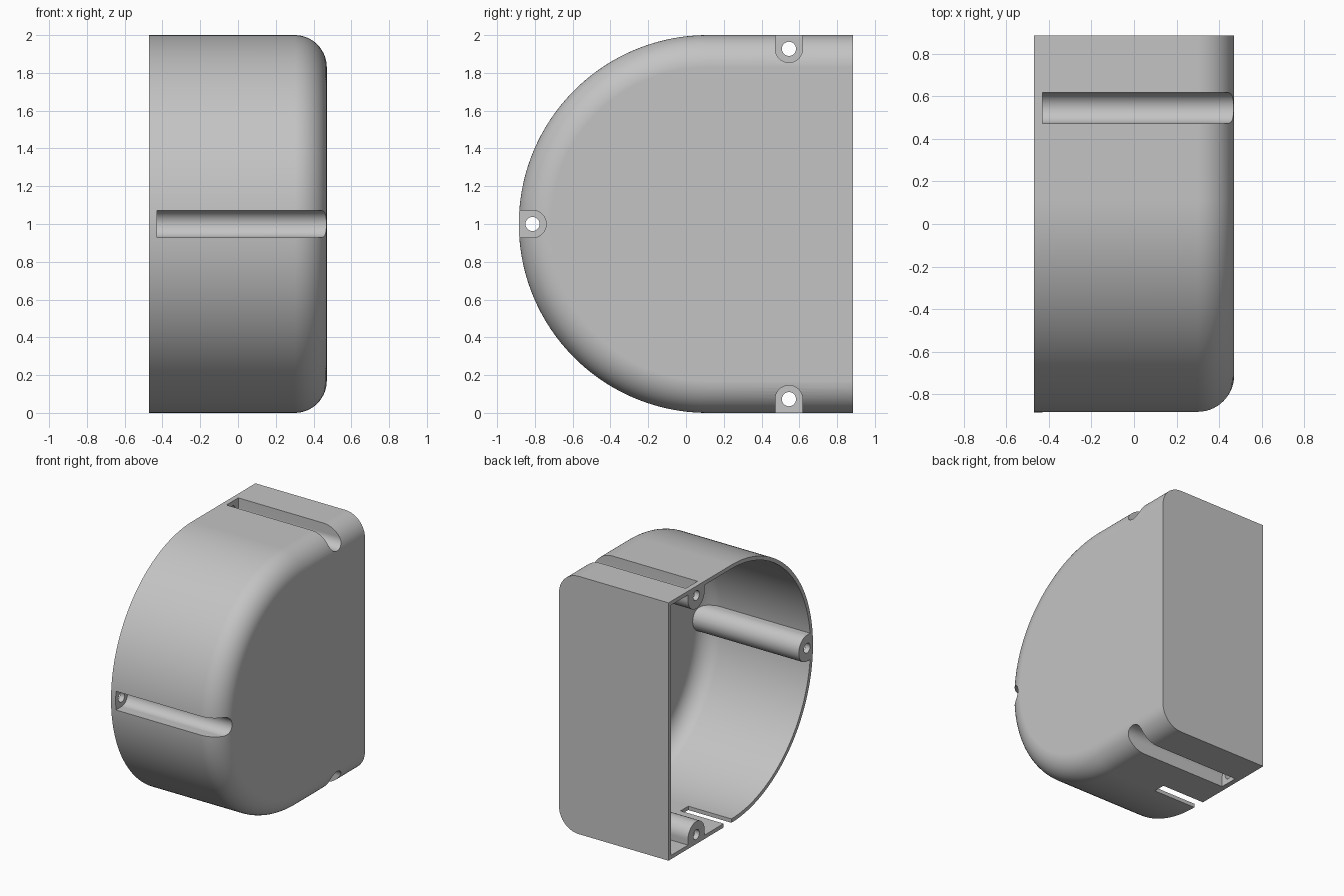
import bpy
import bmesh
import math

cube = bpy.data.objects.get("Cube")
if cube:
    bpy.data.objects.remove(cube, do_unlink=True)

HALF_X, HALF_Y, RADIUS = 0.47, 0.885, 1.0
ARC_Y = RADIUS - HALF_Y          # centre of the rounded front
WALL, FILLET = 0.03, 0.17
CHANNEL_R, BOSS_R, HOLE_R = 0.0725, 0.102, 0.0375
OUTSIDE = 0.6                    # cutters run past the open side

plastic = bpy.data.materials.new("grey plastic")
plastic.use_nodes = True
colour = (0.55, 0.55, 0.55, 1)
plastic.diffuse_color = colour
plastic.node_tree.nodes["Principled BSDF"].inputs["Base Color"].default_value = colour


def loft(name, rings):
    """Closed solid through rings of (x, [(y, z), ...])."""
    bm = bmesh.new()
    loops = [[bm.verts.new((x, y, z)) for y, z in pts] for x, pts in rings]
    for a, b in zip(loops, loops[1:]):
        for i in range(len(a)):
            j = (i + 1) % len(a)
            bm.faces.new((a[i], a[j], b[j], b[i]))
    bm.faces.new(loops[0])
    bm.faces.new(loops[-1])
    bmesh.ops.recalc_face_normals(bm, faces=bm.faces)
    mesh = bpy.data.meshes.new(name)
    bm.to_mesh(mesh)
    bm.free()
    mesh.materials.append(plastic)
    obj = bpy.data.objects.new(name, mesh)
    bpy.context.collection.objects.link(obj)
    return obj


def prism(name, pts, x0, x1):
    return loft(name, [(x0, pts), (x1, pts)])


def d_profile(inset, back):
    """Half-round front with a straight back edge."""
    r, n = RADIUS - inset, 96
    arc = [(ARC_Y - r * math.sin(math.pi * i / n),
            RADIUS + r * math.cos(math.pi * i / n)) for i in range(n + 1)]
    return arc + [(back, RADIUS - r), (back, RADIUS + r)]


def d_solid(name, x0, x1, inset, fillet, back):
    """D-shaped block, rounded along the curved edge at x1."""
    rings = [(x0, d_profile(inset, back))]
    steps = 14
    for i in range(steps + 1):
        t = math.pi / 2 * i / steps
        rings.append((x1 - fillet + fillet * math.sin(t),
                      d_profile(inset + fillet * (1 - math.cos(t)), back)))
    return loft(name, rings)


def u_profile(centre, out, r, length=0.3):
    """U shape, round towards the inside, open towards 'out'."""
    cy, cz = centre
    oy, oz = out
    sy, sz = -oz, oy
    pts = [(cy + r * sy + length * oy, cz + r * sz + length * oz)]
    for i in range(25):
        c, s = math.cos(math.pi * i / 24), math.sin(math.pi * i / 24)
        pts.append((cy + r * (c * sy - s * oy), cz + r * (c * sz - s * oz)))
    pts.append((cy - r * sy + length * oy, cz - r * sz + length * oz))
    return pts


def circle(centre, r, n=32):
    return [(centre[0] + r * math.cos(math.tau * i / n),
             centre[1] + r * math.sin(math.tau * i / n)) for i in range(n)]


def cut(target, cutter):
    """Subtract the cutter and discard it."""
    mod = target.modifiers.new("cut", 'BOOLEAN')
    mod.operation, mod.solver, mod.object = 'DIFFERENCE', 'EXACT', cutter
    bpy.context.view_layer.objects.active = target
    bpy.ops.object.modifier_apply(modifier=mod.name)
    bpy.data.objects.remove(cutter, do_unlink=True)


# Screw positions: top, bottom and front, each with its outward direction
screws = [((0.545, 2 - CHANNEL_R), (0, 1)),
          ((0.545, CHANNEL_R), (0, -1)),
          ((-HALF_Y + CHANNEL_R, RADIUS), (-1, 0))]

# Housing and its cavity, which leaves room for the screw bosses
housing = d_solid("housing", -HALF_X, HALF_X, 0, FILLET, HALF_Y)
cavity = d_solid("cavity", -OUTSIDE, HALF_X - WALL, WALL, FILLET - WALL, HALF_Y - WALL)
for centre, out in screws:
    cut(cavity, prism("boss", u_profile(centre, out, BOSS_R), -0.7, 0.7))
cut(housing, cavity)

# Screw channels from outside, with holes through their end plates
for centre, out in screws:
    cut(housing, prism("channel", u_profile(centre, out, CHANNEL_R), -0.43, OUTSIDE))
    cut(housing, prism("screw_hole", circle(centre, HOLE_R), -OUTSIDE, -0.35))

# Cable slot in the bottom wall, open at the rim
slot = [(0.115, -0.1), (0.21, -0.1), (0.21, 0.08), (0.115, 0.08)]
cut(housing, prism("cable_slot", slot, -OUTSIDE, -0.1))

# Smooth curves with crisp edges
bpy.ops.object.select_all(action='DESELECT')
housing.select_set(True)
bpy.context.view_layer.objects.active = housing
bpy.ops.object.shade_smooth_by_angle(angle=math.radians(25))
normals = housing.modifiers.new("flat_face_normals", 'WEIGHTED_NORMAL')
normals.keep_sharp = True
